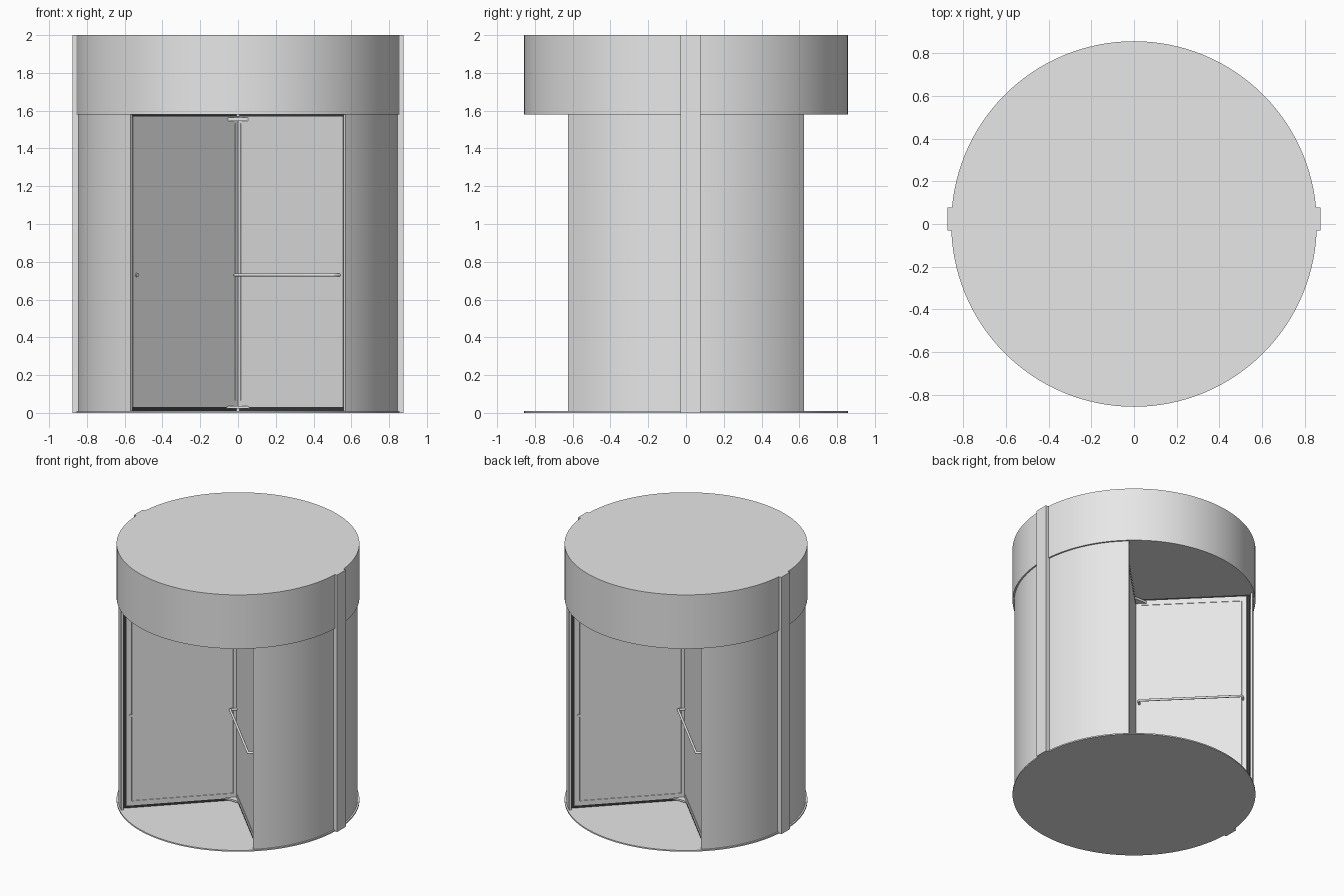
import bpy, bmesh, math
from mathutils import Matrix, Vector

if "Cube" in bpy.data.objects:
    bpy.data.objects.remove(bpy.data.objects["Cube"], do_unlink=True)

R = 0.857            # canopy and floor radius
WALL_R = 0.845       # outer radius of the curved walls
WALL_IN = 0.828
WALL_ANGLE = math.radians(47.7)
CEILING = 1.58


def material(name, value):
    m = bpy.data.materials.new(name)
    m.use_nodes = True
    colour = (value, value, value, 1)
    m.diffuse_color = colour
    bsdf = next(n for n in m.node_tree.nodes if n.type == 'BSDF_PRINCIPLED')
    bsdf.inputs["Base Color"].default_value = colour
    return m


GREY = material("light_grey_metal", 0.8)
BLACK = material("black_rubber", 0.04)


def finish(name, bm, mat, smooth=False):
    bmesh.ops.recalc_face_normals(bm, faces=bm.faces)
    mesh = bpy.data.meshes.new(name)
    bm.to_mesh(mesh)
    bm.free()
    ob = bpy.data.objects.new(name, mesh)
    bpy.context.collection.objects.link(ob)
    mesh.materials.append(mat)
    if smooth:
        bpy.ops.object.select_all(action='DESELECT')
        ob.select_set(True)
        bpy.context.view_layer.objects.active = ob
        bpy.ops.object.shade_smooth_by_angle(angle=math.radians(30))
    return ob


def add_box(bm, lo, hi):
    lo, hi = Vector(lo), Vector(hi)
    mat = Matrix.Translation((lo + hi) / 2) @ Matrix.Diagonal((*(hi - lo), 1))
    return bmesh.ops.create_cube(bm, size=1, matrix=mat)["verts"]


def box(name, lo, hi, mat=GREY):
    bm = bmesh.new()
    add_box(bm, lo, hi)
    return finish(name, bm, mat)


def disc(name, radius, z0, z1):
    bm = bmesh.new()
    bmesh.ops.create_cone(bm, cap_ends=True, segments=128, radius1=radius, radius2=radius,
                          depth=z1 - z0, matrix=Matrix.Translation((0, 0, (z0 + z1) / 2)))
    return finish(name, bm, GREY, True)


def curved_wall(name, centre, steps=40):
    # Rectangular section swept around the vertical axis
    bm = bmesh.new()
    rings = []
    for i in range(steps + 1):
        a = centre + WALL_ANGLE * (2 * i / steps - 1)
        rings.append([bm.verts.new((r * math.cos(a), r * math.sin(a), z))
                      for r, z in ((WALL_IN, 0.01), (WALL_R, 0.01),
                                   (WALL_R, CEILING), (WALL_IN, CEILING))])
    for p, q in zip(rings, rings[1:]):
        for k in range(4):
            n = (k + 1) % 4
            bm.faces.new((p[k], p[n], q[n], q[k]))
    bm.faces.new(rings[0])
    bm.faces.new(rings[-1])
    return finish(name, bm, GREY, True)


def push_bar(name, turn):
    # Round bar standing off the clockwise face, with bent ends
    curve = bpy.data.curves.new(name, 'CURVE')
    curve.dimensions = '3D'
    curve.bevel_depth = 0.009
    curve.bevel_resolution = 3
    curve.use_fill_caps = True
    r0, r1, off, z, c = 0.038, 0.773, -0.063, 0.73, 0.008
    points = [(r0, -0.01), (r0, off + c), (r0 + c * 0.3, off + c * 0.3), (r0 + c, off),
              (r1 - c, off), (r1 - c * 0.3, off + c * 0.3), (r1, off + c), (r1, -0.01)]
    sp = curve.splines.new('POLY')
    sp.points.add(len(points) - 1)
    for p, (x, y) in zip(sp.points, points):
        p.co = (x, y, z, 1)
    sp.use_smooth = True
    curve.materials.append(GREY)
    ob = bpy.data.objects.new(name, curve)
    bpy.context.collection.objects.link(ob)
    ob.matrix_world = turn


def door_wing(label, turn):
    t = 0.015
    z0, z1, r0, r1 = 0.03, 1.568, 0.0, 0.80
    # Leaf with a shallow inset panel on both faces
    bm = bmesh.new()
    add_box(bm, (r0, -t, z0), (r1, t, z1))
    bm.normal_update()
    sides = [f for f in bm.faces if abs(f.normal.y) > 0.9]
    bmesh.ops.inset_individual(bm, faces=sides, thickness=0.05)
    bmesh.ops.inset_individual(bm, faces=sides, thickness=0.002, depth=-0.002)
    finish(label + "_leaf", bm, GREY).matrix_world = turn

    # Rubber seals along the bottom, top and outer edge
    bm = bmesh.new()
    s = 0.010
    add_box(bm, (0.02, -s, 0.01), (0.822, s, z0))
    add_box(bm, (0.02, -s, z1), (0.822, s, CEILING))
    add_box(bm, (r1, -s, z0), (0.822, s, z1))
    finish(label + "_seal", bm, BLACK).matrix_world = turn

    push_bar(label + "_push_bar", turn)

    # Bolt cap where the bar is fixed through the leaf
    bm = bmesh.new()
    bmesh.ops.create_cone(bm, cap_ends=True, segments=16, radius1=0.011, radius2=0.011, depth=0.008,
                          matrix=Matrix.Translation((0.773, t + 0.003, 0.73))
                          @ Matrix.Rotation(math.pi / 2, 4, 'X'))
    finish(label + "_bolt_cap", bm, GREY, True).matrix_world = turn


# Floor and canopy
disc("floor_plate", R, 0.0, 0.01)
disc("canopy", R, CEILING, 2.0)

# Curved side walls with full-height cover strips
for side, angle, sx in (("left", 0.0, 1), ("right", math.pi, -1)):
    curved_wall(side + "_curved_wall", angle)
    xs = sorted((sx * 0.832, sx * 0.875))
    box(side + "_cover_strip", (xs[0], -0.03, 0.0), (xs[1], 0.077, 2.0))

# Four wings on the diagonals
for i, label in enumerate(("back_left", "back_right", "front_right", "front_left")):
    door_wing(label + "_wing", Matrix.Rotation(math.radians(45 + 90 * i), 4, 'Z'))

# Square hub plates at the foot and head of the pivot
box("lower_hub_plate", (-0.075, -0.075, 0.022), (0.075, 0.075, 0.036))
box("upper_hub_plate", (-0.075, -0.075, 1.546), (0.075, 0.075, 1.564))
box("pivot_shaft", (-0.012, -0.012, 0.01), (0.012, 0.012, CEILING))
